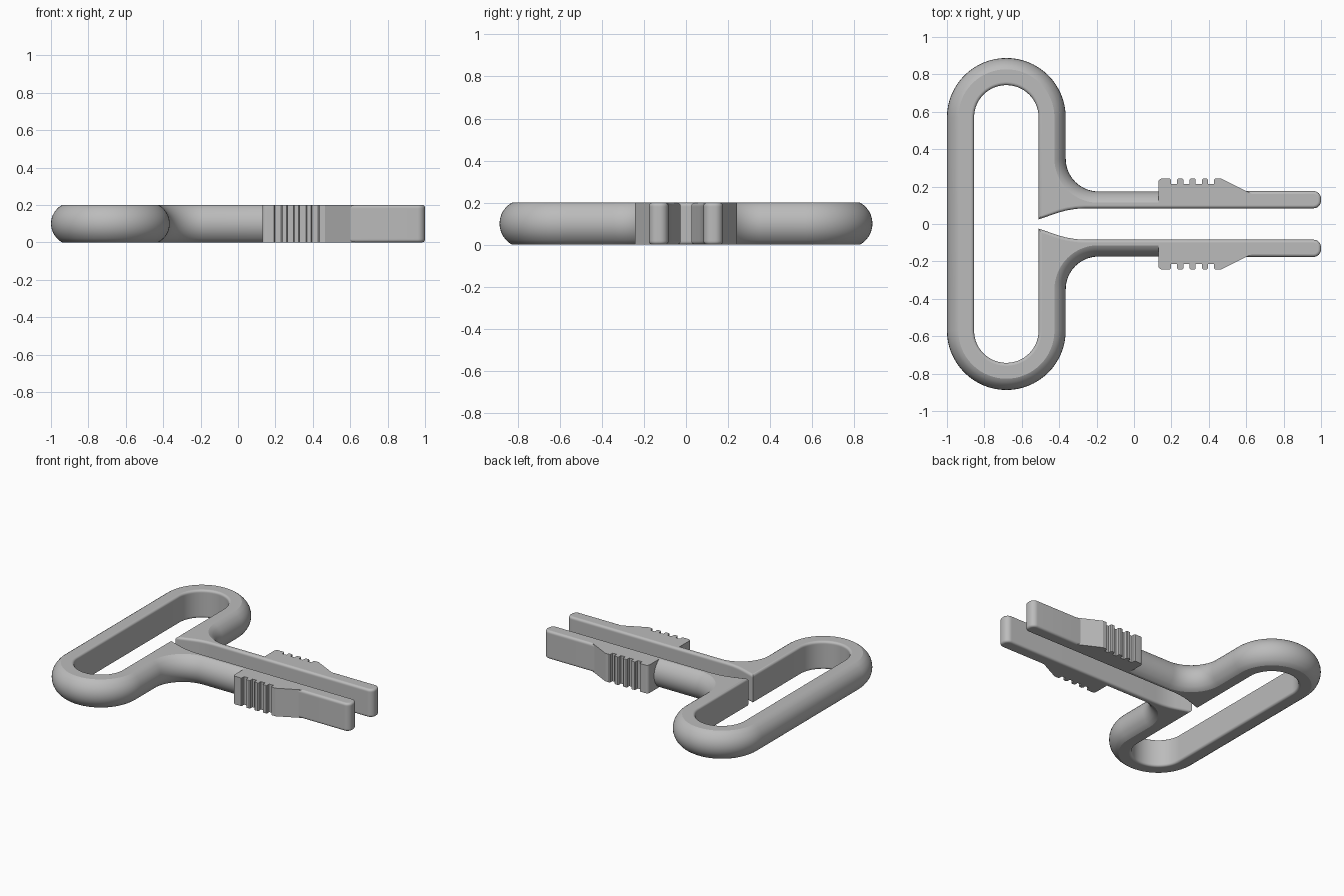
import bpy, bmesh
from math import sin, cos, sqrt, radians
from mathutils import Vector

cube = bpy.data.objects.get("Cube")
if cube:
    bpy.data.objects.remove(cube, do_unlink=True)

HEIGHT = 0.2
MID = HEIGHT / 2
BULGE = 0.113      # radius of the rounded outer rim
FILLET = 0.016     # radius of the small edge rounding


# Inset of a wall at height z, for each kind of wall
def inset(kind, z):
    if kind == "bulge":
        return BULGE - sqrt(BULGE ** 2 - (z - MID) ** 2)
    if kind == "fillet":
        d = min(z, HEIGHT - z)
        if d < FILLET:
            return FILLET - sqrt(max(0, FILLET ** 2 - (FILLET - d) ** 2))
    return 0.0


outline = []       # (point, kind of the wall that leaves the point)


def add(kind, *points):
    outline.extend((Vector(p), kind) for p in points)


def arc(kind, cx, cy, r, start, end, steps):
    for i in range(steps + 1):
        a = radians(start + (end - start) * i / steps)
        add(kind, (cx + r * cos(a), cy + r * sin(a)))


# Outer rim of the loop, flowing into the arm
add("bulge", (-1, 0))
arc("bulge", -0.6825, 0.57, 0.3175, 180, 0, 32)
arc("bulge", -0.19, 0.349, 0.175, 180, 270, 16)

# Grip with its notches and sloping shoulder
GRIP, NOTCH, CHAMFER = 0.243, 0.214, 0.006
add("straight", (0.13, 0.174))
arc("straight", 0.15, GRIP - 0.02, 0.02, 180, 90, 6)
for i in range(4):
    x0 = 0.198 + 0.066 * i
    x1 = x0 + 0.033
    add("straight", (x0 - CHAMFER, GRIP), (x0, GRIP - CHAMFER), (x0, NOTCH),
        (x1, NOTCH), (x1, GRIP - CHAMFER), (x1 + CHAMFER, GRIP))
add("straight", (0.466, GRIP))

# Tail of the arm with its rounded end, and the inner side back to the tip
add("fillet", (0.6, 0.176))
arc("fillet", 0.96, 0.136, 0.04, 90, 0, 8)
arc("fillet", 0.96, 0.124, 0.04, 0, -90, 8)
add("fillet", (-0.26, 0.084), (-0.31, 0.081), (-0.36, 0.073), (-0.4, 0.062),
    (-0.51, 0.025))

# Inside of the loop
arc("fillet", -0.6825, 0.57, 0.1725, 0, 180, 28)
add("fillet", (-0.855, 0))
outline[-1] = (outline[-1][0], "open")


# Move every wall inwards by its own inset and meet neighbours at the corners
def contour(z):
    n = len(outline)
    normals, moves = [], []
    for i, (p, kind) in enumerate(outline):
        d = (outline[(i + 1) % n][0] - p).normalized()
        normals.append(Vector((-d.y, d.x)))
        moves.append(inset(kind, z))
    ring = []
    for i, (p, kind) in enumerate(outline):
        a, b = normals[i - 1], normals[i]
        ia, ib = moves[i - 1], moves[i]
        det = a.x * b.y - a.y * b.x
        if abs(det) < 0.01:
            shift = -b * ib
        else:
            shift = Vector((ib * a.y - ia * b.y, ia * b.x - ib * a.x)) / det
        ring.append((p.x + shift.x, p.y + shift.y, z))
    return ring


# Heights that follow both the small rounding and the rim
levels = {0.0, MID, HEIGHT}
for i in range(1, 7):
    d = FILLET * (1 - cos(radians(15 * i)))
    levels |= {d, HEIGHT - d}
for i in range(1, 5):
    d = BULGE * sin(radians(11 * i))
    levels |= {MID - d, MID + d}

bm = bmesh.new()
rings = [[bm.verts.new(p) for p in contour(z)] for z in sorted(levels)]
for low, high in zip(rings, rings[1:]):
    for i in range(len(low) - 1):
        bm.faces.new((low[i], high[i], high[i + 1], low[i + 1]))
bm.faces.new(rings[0])
bm.faces.new(rings[-1][::-1])
bmesh.ops.recalc_face_normals(bm, faces=bm.faces)
mesh = bpy.data.meshes.new("clip_body")
bm.to_mesh(mesh)
bm.free()

body = bpy.data.objects.new("clip_body", mesh)
bpy.context.collection.objects.link(body)

# Smooth rounded walls, flat top and bottom
bpy.ops.object.select_all(action="DESELECT")
body.select_set(True)
bpy.context.view_layer.objects.active = body
bpy.ops.object.shade_smooth_by_angle(angle=radians(20))
for face in mesh.polygons:
    if abs(face.normal.z) > 0.999:
        face.use_smooth = False

# The other half
mirror = body.modifiers.new("Mirror", "MIRROR")
mirror.use_axis = (False, True, False)
mirror.use_mirror_merge = True
mirror.merge_threshold = 0.0001

# Colour
grey = bpy.data.materials.new("plain grey")
grey.use_nodes = True
colour = (0.5, 0.5, 0.5, 1)
grey.diffuse_color = colour
grey.node_tree.nodes["Principled BSDF"].inputs["Base Color"].default_value = colour
mesh.materials.append(grey)
